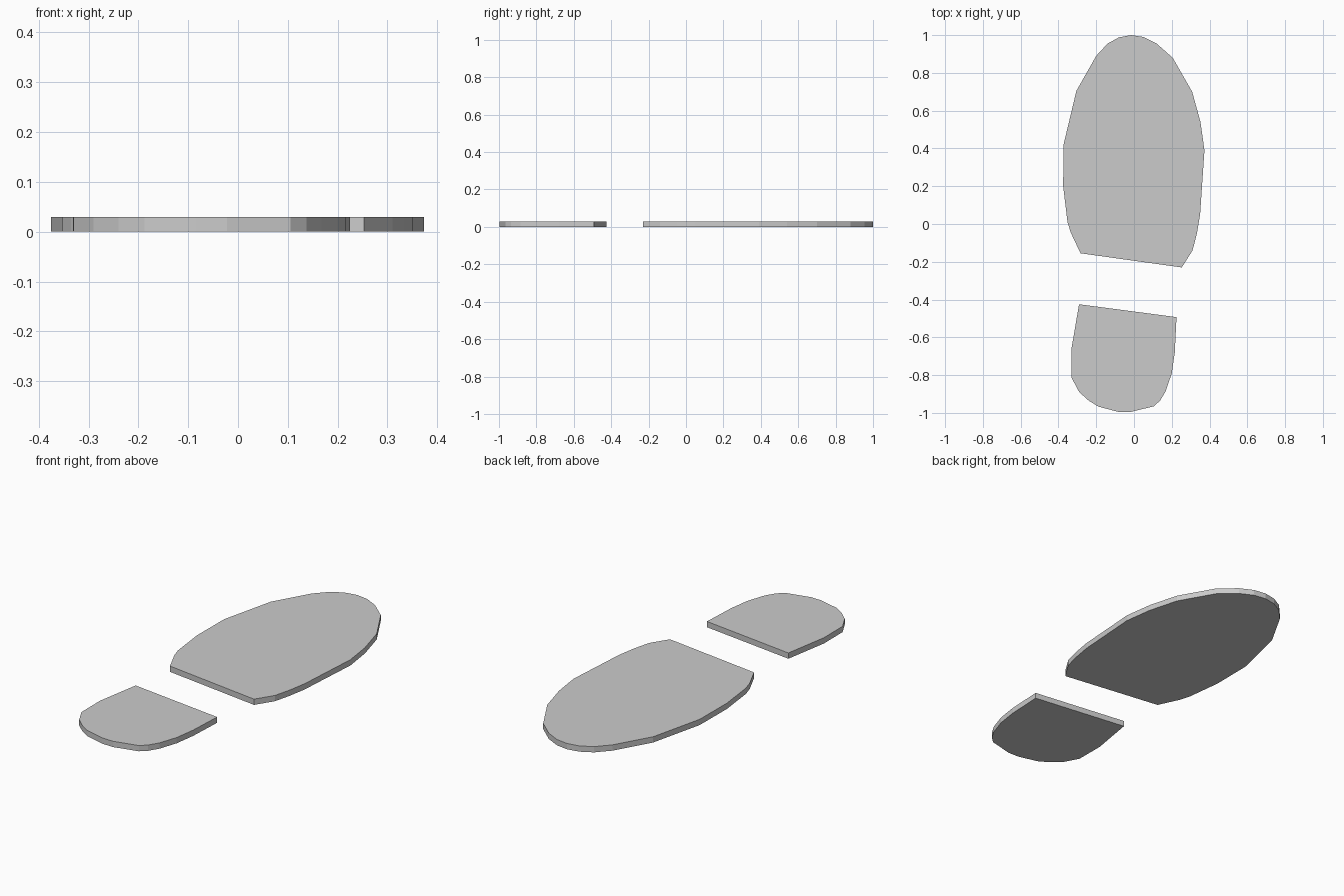
import bpy, bmesh

THICKNESS = 0.03

def plate(name, outline):
    # Flat slab extruded upward from a counter-clockwise outline
    bm = bmesh.new()
    base = bm.faces.new([bm.verts.new((x, y, 0)) for x, y in outline])
    top = bmesh.ops.extrude_face_region(bm, geom=[base], use_keep_orig=True)
    bmesh.ops.translate(bm, vec=(0, 0, THICKNESS),
                        verts=[g for g in top["geom"] if isinstance(g, bmesh.types.BMVert)])
    bmesh.ops.recalc_face_normals(bm, faces=bm.faces)
    mesh = bpy.data.meshes.new(name)
    bm.to_mesh(mesh)
    bm.free()
    obj = bpy.data.objects.new(name, mesh)
    bpy.context.collection.objects.link(obj)
    return obj

# Ball and toe part of the footprint
plate("front_sole", [
    (-0.283, -0.155), (0.253, -0.23), (0.31, -0.14), (0.333, -0.05), (0.35, 0.05),
    (0.36, 0.2), (0.373, 0.39), (0.352, 0.54), (0.308, 0.70), (0.205, 0.88),
    (0.12, 0.955), (0.05, 0.99), (-0.015, 1.0), (-0.08, 0.988), (-0.14, 0.955),
    (-0.20, 0.89), (-0.305, 0.705), (-0.373, 0.42), (-0.375, 0.2), (-0.352, 0.01),
    (-0.335, -0.045)])

# Heel part of the footprint
plate("heel", [
    (-0.291, -0.425), (-0.331, -0.66), (-0.33, -0.815), (-0.29, -0.89), (-0.24, -0.935),
    (-0.188, -0.967), (-0.085, -0.994), (-0.022, -0.996), (0.105, -0.965),
    (0.138, -0.935), (0.168, -0.885), (0.2, -0.79), (0.216, -0.68), (0.225, -0.493)])
